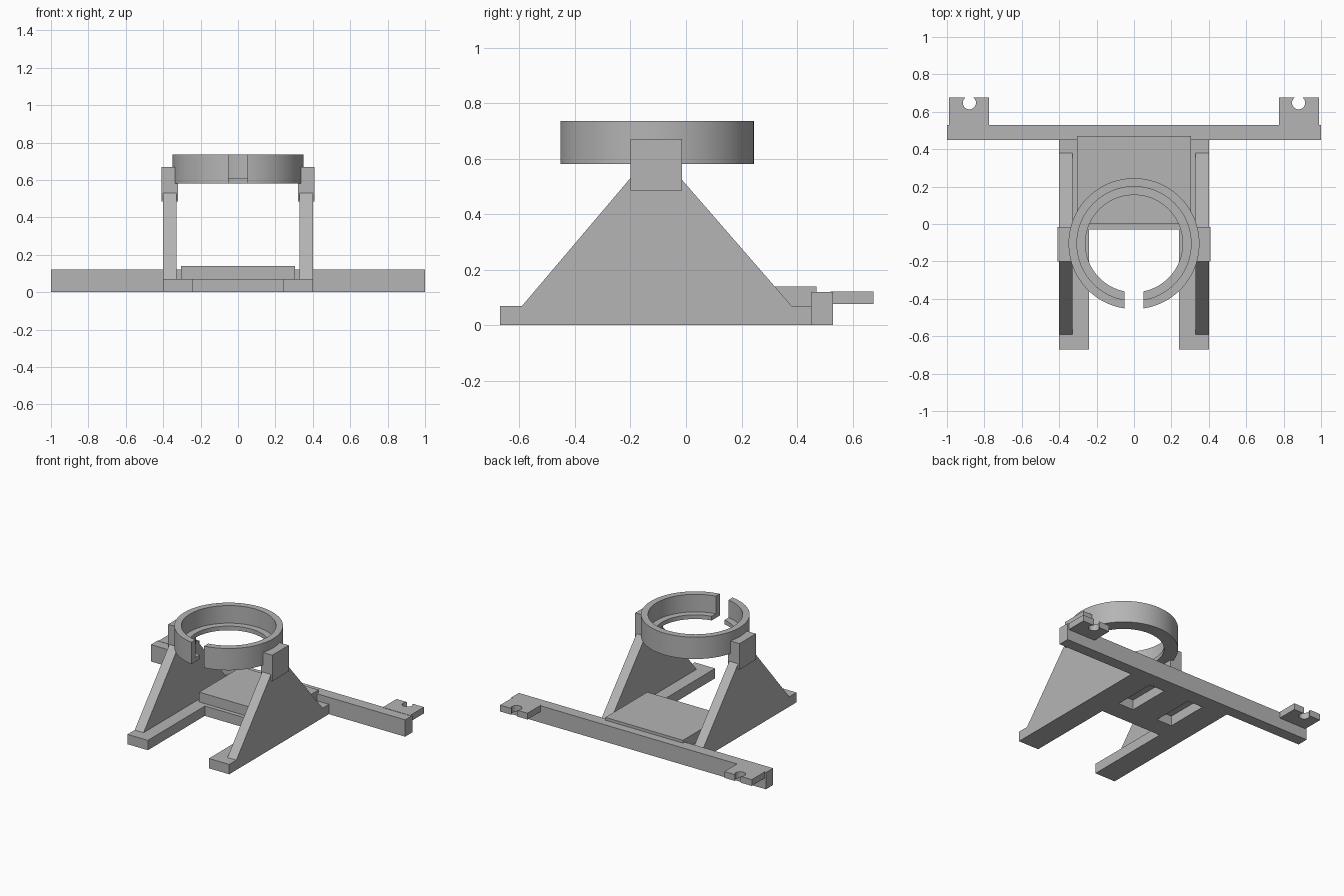
import bpy, bmesh, math

if "Cube" in bpy.data.objects:
    bpy.data.objects.remove(bpy.data.objects["Cube"], do_unlink=True)

grey = bpy.data.materials.new("plain grey")
grey.use_nodes = True
COLOUR = (0.46, 0.46, 0.46, 1)
grey.diffuse_color = COLOUR
grey.node_tree.nodes["Principled BSDF"].inputs["Base Color"].default_value = COLOUR


def finish(name, bm):
    bmesh.ops.recalc_face_normals(bm, faces=bm.faces)
    mesh = bpy.data.meshes.new(name)
    bm.to_mesh(mesh)
    bm.free()
    mesh.materials.append(grey)
    obj = bpy.data.objects.new(name, mesh)
    bpy.context.collection.objects.link(obj)
    return obj


def extrude(name, points, offset):
    """Close a 3D outline and push it along the offset."""
    bm = bmesh.new()
    face = bm.faces.new([bm.verts.new(p) for p in points])
    new = bmesh.ops.extrude_face_region(bm, geom=[face])["geom"]
    verts = [g for g in new if isinstance(g, bmesh.types.BMVert)]
    bmesh.ops.translate(bm, verts=verts, vec=offset)
    return finish(name, bm)


def box(name, x0, x1, y0, y1, z0, z1):
    outline = [(x0, y0, z0), (x1, y0, z0), (x1, y1, z0), (x0, y1, z0)]
    return extrude(name, outline, (0, 0, z1 - z0))


def smooth(obj):
    bpy.ops.object.select_all(action="DESELECT")
    obj.select_set(True)
    bpy.context.view_layer.objects.active = obj
    bpy.ops.object.shade_smooth_by_angle(angle=math.radians(30))


# U-shaped base with two pockets in its underside
half = [(0.24, -0.03), (0.24, -0.67), (0.40, -0.67), (0.40, 0.45)]
outline = half + [(-x, y) for x, y in reversed(half)]
base = extrude("base", [(x, y, 0) for x, y in outline], (0, 0, 0.07))
for side in (1, -1):
    xs = sorted((side * 0.10, side * 0.22))
    cutter = box("pocket_cutter", *xs, 0.11, 0.42, -0.05, 0.1)
    cutter.hide_render = True
    cutter.hide_set(True)
    cut = base.modifiers.new("pocket", "BOOLEAN")
    cut.operation = "DIFFERENCE"
    cut.solver = "EXACT"
    cut.object = cutter

# Raised plate and rear crossbar
box("raised_plate", -0.305, 0.305, 0, 0.47, 0.07, 0.14)
box("rear_crossbar", -1, 1, 0.45, 0.53, 0, 0.12)

# Mirrored parts: triangular supports, ring clamps and screw tabs
NOTCH_X, NOTCH_Y, NOTCH_R, TAB_END = 0.88, 0.648, 0.035, 0.675
gable = [(-0.59, 0.07), (-0.20, 0.53), (-0.02, 0.53), (0.38, 0.07)]
for side, label in ((1, "left"), (-1, "right")):
    extrude(label + "_support", [(side * 0.33, y, z) for y, z in gable], (side * 0.07, 0, 0))
    xs = sorted((side * 0.32, side * 0.41))
    box(label + "_clamp", *xs, -0.20, -0.015, 0.485, 0.67)

    # Tab outline with a round notch open to its rear edge
    start = math.asin((TAB_END - NOTCH_Y) / NOTCH_R)
    sweep = math.pi + 2 * start
    arc = []
    for i in range(25):
        a = start - sweep * i / 24
        arc.append((NOTCH_X + NOTCH_R * math.cos(a), NOTCH_Y + NOTCH_R * math.sin(a)))
    tab = [(0.775, TAB_END), (0.775, 0.52), (0.99, 0.52), (0.99, TAB_END)] + arc
    smooth(extrude(label + "_tab", [(side * x, y, 0.077) for x, y in tab], (0, 0, 0.045)))

# Split ring with an inner lip; the gap at the front has parallel sides
profile = [(0.35, 0.58), (0.35, 0.735), (0.305, 0.735), (0.305, 0.61), (0.26, 0.61), (0.26, 0.58)]
GAP, CENTRE_Y, STEPS = 0.05, -0.105, 96
bm = bmesh.new()
rows = []
for i in range(STEPS + 1):
    row = []
    for r, z in profile:
        edge = math.asin(GAP / r)
        a = -math.pi / 2 + edge + (2 * math.pi - 2 * edge) * i / STEPS
        row.append(bm.verts.new((r * math.cos(a), CENTRE_Y + r * math.sin(a), z)))
    rows.append(row)
for a, b in zip(rows, rows[1:]):
    for j in range(len(profile)):
        k = (j + 1) % len(profile)
        bm.faces.new((a[j], a[k], b[k], b[j]))
bm.faces.new(rows[0])
bm.faces.new(rows[-1])
smooth(finish("split_ring", bm))
